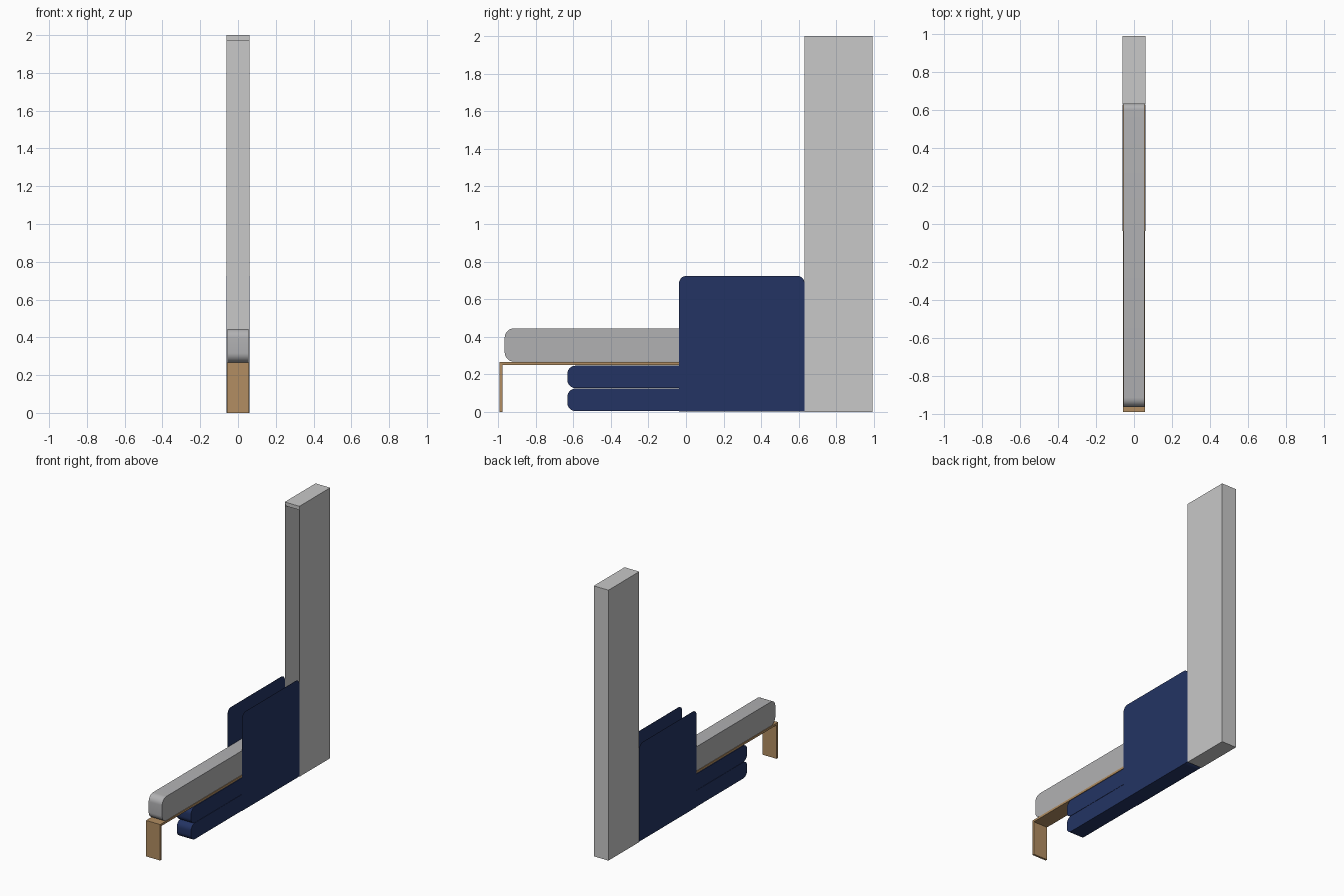
import bpy, bmesh, math

if "Cube" in bpy.data.objects:
    bpy.data.objects.remove(bpy.data.objects["Cube"])


def material(name, r, g, b):
    m = bpy.data.materials.new(name)
    m.diffuse_color = (r, g, b, 1)
    m.use_nodes = True
    m.node_tree.nodes["Principled BSDF"].inputs["Base Color"].default_value = m.diffuse_color
    return m


PALE = material("pale grey", 0.578, 0.578, 0.578)
GREY = material("mattress grey", 0.44, 0.44, 0.45)
NAVY = material("navy", 0.017, 0.034, 0.125)
WOOD = material("light wood", 0.445, 0.27, 0.122)


def slab(name, mat, x, y, z, radii=(0, 0, 0, 0)):
    """Side profile (y, z ranges) with rounded corners, extruded over x.
    radii: front-bottom, back-bottom, back-top, front-top."""
    corners = [(y[0], z[0], 1, 1, 180), (y[1], z[0], -1, 1, 270),
               (y[1], z[1], -1, -1, 0), (y[0], z[1], 1, -1, 90)]
    pts = []
    for (cy, cz, sy, sz, a0), r in zip(corners, radii):
        if r == 0:
            pts.append((cy, cz))
            continue
        for i in range(9):
            a = math.radians(a0 + 90 * i / 8)
            pts.append((cy + sy * r + r * math.cos(a), cz + sz * r + r * math.sin(a)))
    bm = bmesh.new()
    face = bm.faces.new([bm.verts.new((x[0], p[0], p[1])) for p in pts])
    ext = bmesh.ops.extrude_face_region(bm, geom=[face])
    moved = [v for v in ext["geom"] if isinstance(v, bmesh.types.BMVert)]
    bmesh.ops.translate(bm, verts=moved, vec=(x[1] - x[0], 0, 0))
    bmesh.ops.recalc_face_normals(bm, faces=bm.faces[:])
    me = bpy.data.meshes.new(name)
    bm.to_mesh(me)
    bm.free()
    me.materials.append(mat)
    ob = bpy.data.objects.new(name, me)
    bpy.context.collection.objects.link(ob)
    bpy.context.view_layer.objects.active = ob
    ob.select_set(True)
    bpy.ops.object.shade_smooth_by_angle(angle=math.radians(35))
    ob.select_set(False)
    return ob


W = 0.06
# tall cabinet, open at the front
for side, s in (("left", -1), ("right", 1)):
    xs = sorted((s * W, s * (W - 0.002)))
    slab("cabinet_side_" + side, PALE, xs, (0.632, 0.992), (0, 2))
    # thin upright side panel with rounded top
    slab("side_panel_" + side, NAVY, xs, (-0.037, 0.631), (0.003, 0.724),
         (0, 0, 0.04, 0.04))
I = W - 0.002
slab("cabinet_back", PALE, (-I, I), (0.977, 0.992), (0, 2))
slab("cabinet_top", PALE, (-I, I), (0.632, 0.977), (1.985, 2))
slab("cabinet_top_rail", PALE, (-I, I), (0.637, 0.977), (1.97, 1.985))
slab("cabinet_bottom", PALE, (-I, I), (0.632, 0.977), (0, 0.015))

# wooden bench
slab("bench_top", WOOD, (-I, I), (-0.992, 0.631), (0.25, 0.266))
slab("bench_leg", WOOD, (-I, I), (-0.992, -0.977), (0, 0.25))

# mattress on the bench
slab("mattress", GREY, (-0.055, 0.055), (-0.965, 0.634), (0.267, 0.445),
     (0.05, 0.03, 0.03, 0.05))

# two stacked cushions beneath
for i, z in enumerate((0.004, 0.126)):
    slab("cushion_%d" % (i + 1), NAVY, (-I, I), (-0.632, 0.63), (z, z + 0.12),
         (0.045,) * 4)
